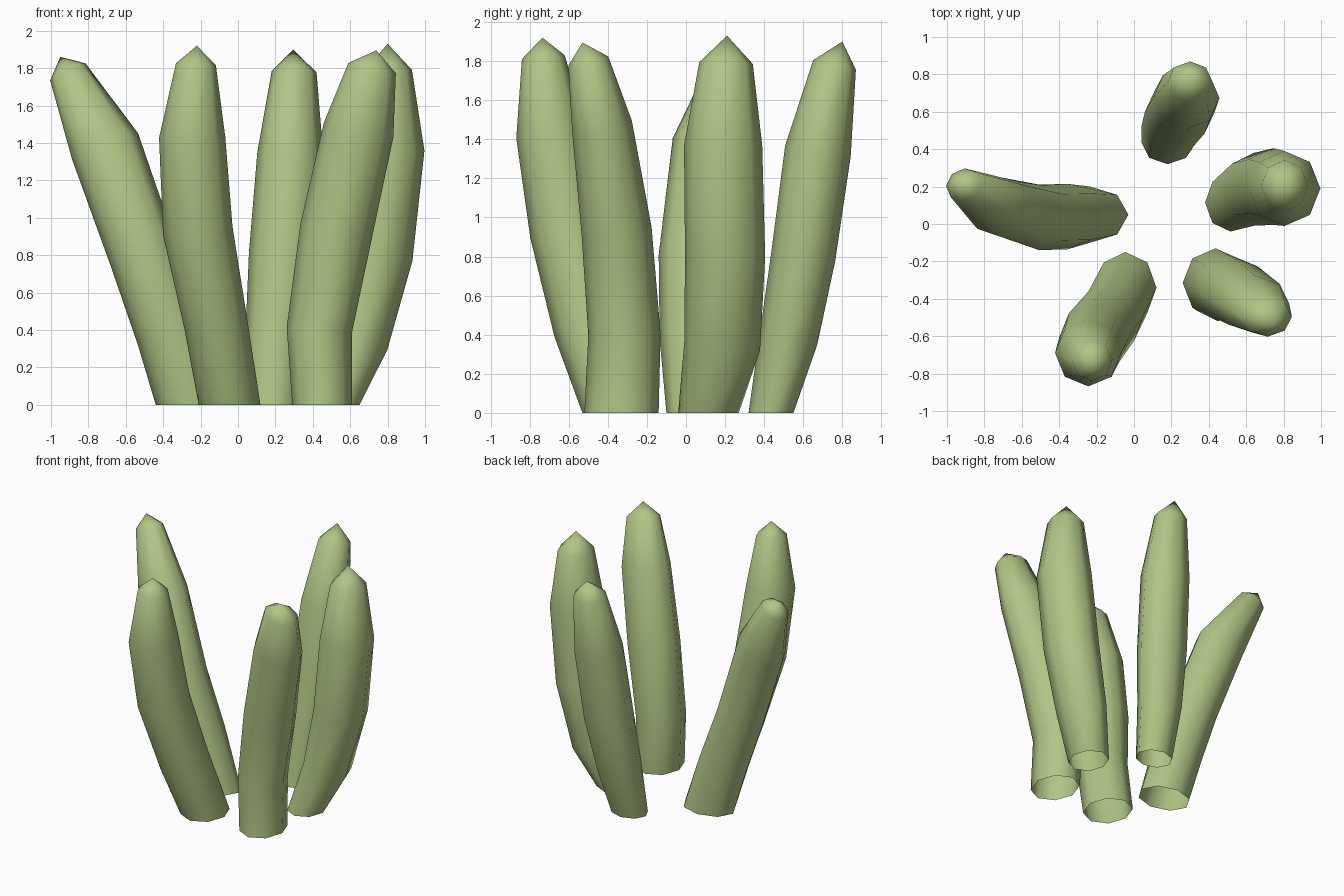
import bpy, bmesh
from math import cos, sin, tau
from mathutils import Vector

SIDES = 8
green = bpy.data.materials.new("stalk_green")
green.diffuse_color = (0.44, 0.56, 0.24, 1)


def stalk(name, rings, tip):
    """Tapered bent tube: rings are (x, y, z, rx, ry), square to the path, closed by a pointed tip."""
    bm = bmesh.new()
    path = [Vector(r[:3]) for r in rings] + [Vector(tip)]
    loops = []
    for i, (x, y, z, rx, ry) in enumerate(rings):
        # base ring stays flat on the ground
        direction = path[i + 1] - path[i - 1] if i else Vector((0, 0, 1))
        turn = Vector((0, 0, 1)).rotation_difference(direction)
        loops.append([bm.verts.new(path[i] + turn @ Vector(
            (rx * cos(tau * k / SIDES), ry * sin(tau * k / SIDES), 0))) for k in range(SIDES)])
    top = bm.verts.new(tip)
    for k in range(SIDES):
        n = (k + 1) % SIDES
        for a, b in zip(loops, loops[1:]):
            bm.faces.new((a[k], a[n], b[n], b[k]))
        bm.faces.new((loops[-1][k], loops[-1][n], top))
    for f in bm.faces:
        f.smooth = True
    mesh = bpy.data.meshes.new(name)
    bm.to_mesh(mesh)
    bm.free()
    mesh.materials.append(green)
    bpy.context.collection.objects.link(bpy.data.objects.new(name, mesh))


# Leaning left stalk
stalk("left_stalk", [
    (-0.235, 0.05, 0, 0.205, 0.15), (-0.355, 0.04, 0.38, 0.19, 0.175),
    (-0.505, 0.035, 0.80, 0.185, 0.175), (-0.71, 0.09, 1.38, 0.19, 0.16),
    (-0.91, 0.21, 1.78, 0.105, 0.09)], (-0.95, 0.23, 1.86))

# Front stalk
stalk("front_stalk", [
    (-0.045, -0.34, 0, 0.165, 0.19), (-0.12, -0.49, 0.44, 0.17, 0.19),
    (-0.215, -0.61, 0.93, 0.187, 0.19), (-0.245, -0.69, 1.43, 0.177, 0.18),
    (-0.225, -0.73, 1.82, 0.107, 0.11)], (-0.22, -0.735, 1.92))

# Front right stalk
stalk("front_right_stalk", [
    (0.45, -0.33, 0, 0.16, 0.19), (0.435, -0.315, 0.40, 0.175, 0.185),
    (0.525, -0.355, 0.93, 0.195, 0.18), (0.645, -0.43, 1.47, 0.19, 0.155),
    (0.717, -0.50, 1.80, 0.13, 0.105)], (0.74, -0.53, 1.895))

# Right stalk
stalk("right_stalk", [
    (0.515, 0.115, 0, 0.135, 0.155), (0.64, 0.185, 0.34, 0.165, 0.195),
    (0.745, 0.20, 0.80, 0.19, 0.205), (0.805, 0.19, 1.37, 0.192, 0.20),
    (0.805, 0.205, 1.79, 0.125, 0.137)], (0.80, 0.21, 1.93))

# Back stalk
stalk("back_stalk", [
    (0.18, 0.435, 0, 0.14, 0.115), (0.205, 0.525, 0.38, 0.165, 0.15),
    (0.245, 0.60, 0.80, 0.187, 0.165), (0.28, 0.675, 1.34, 0.177, 0.17),
    (0.30, 0.76, 1.78, 0.12, 0.112)], (0.295, 0.80, 1.90))
